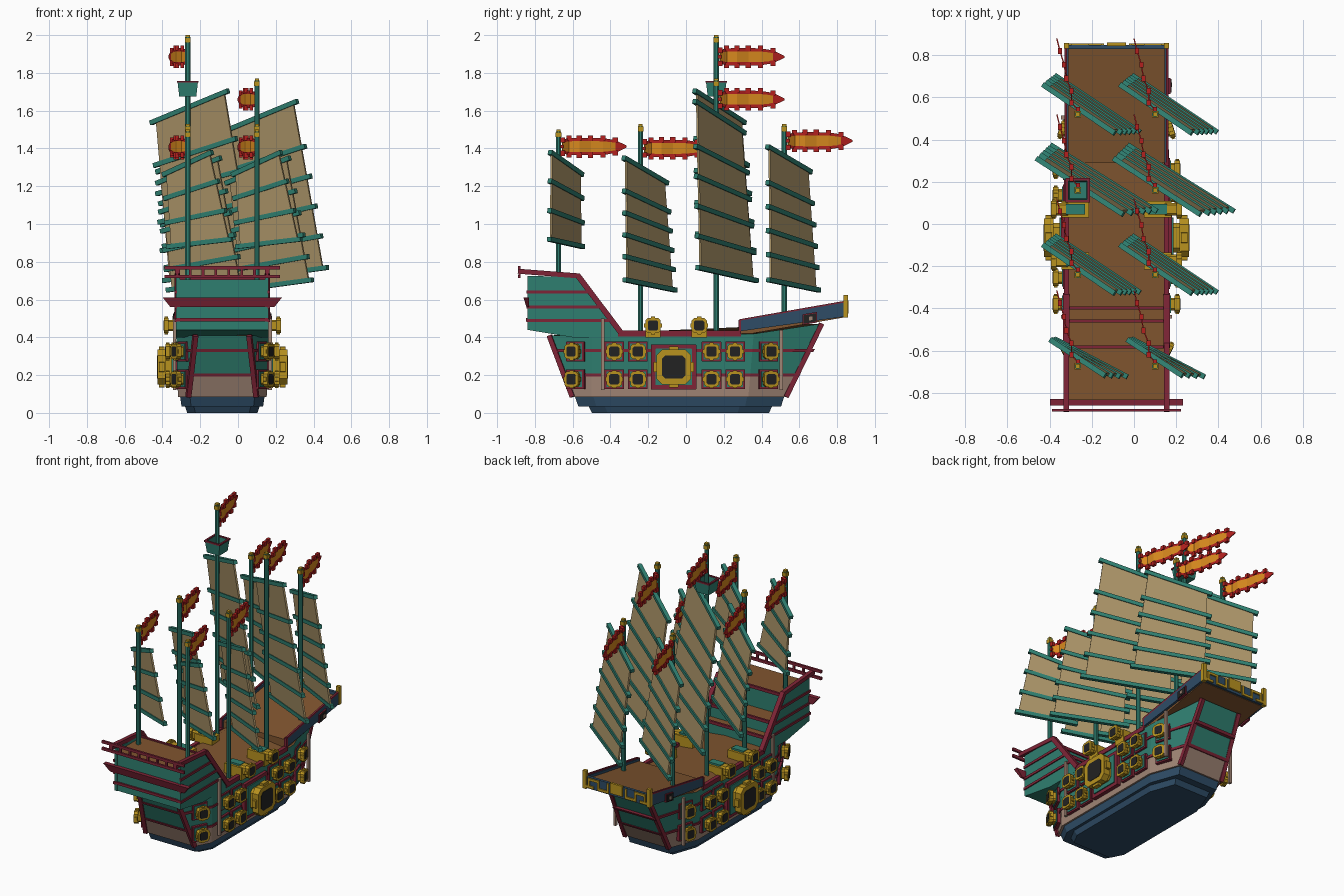
import bpy, bmesh
from math import pi, cos, sin, radians
from mathutils import Matrix, Vector

if "Cube" in bpy.data.objects:
    bpy.data.objects.remove(bpy.data.objects["Cube"])

CX = -0.083  # hull centre line
COLOURS = {
    "teal_paint": "2F7F70", "crimson_trim": "7E2436", "sail_cloth": "AB9468",
    "hull_plank": "A08575", "navy_keel": "2E4C66", "gold_metal": "B8921F",
    "deck_wood": "80552F", "black_bore": "222222",
    "flag_red": "B3201F", "flag_orange": "D98A1E",
}


def make_material(name, code):
    rgb = [int(code[i:i + 2], 16) / 255 for i in (0, 2, 4)]
    col = [c / 12.92 if c < 0.04 else ((c + 0.055) / 1.055) ** 2.4 for c in rgb] + [1]
    m = bpy.data.materials.new(name)
    m.use_nodes = True
    m.diffuse_color = col
    bsdf = m.node_tree.nodes["Principled BSDF"]
    bsdf.inputs["Base Color"].default_value = col
    bsdf.inputs["Roughness"].default_value = 0.8
    return m


MATS = {n: make_material(n, c) for n, c in COLOURS.items()}
parts = {}


def part(name, *mats):
    parts[name] = (bmesh.new(), mats)
    return parts[name][0]


def loft(bm, rings, mats=None, caps=(0, 0)):
    """Skin a stack of equal rings and cap both ends."""
    vs = [[bm.verts.new(p) for p in r] for r in rings]
    n = len(vs[0])
    for i in range(len(vs) - 1):
        for j in range(n):
            k = (j + 1) % n
            f = bm.faces.new((vs[i][j], vs[i][k], vs[i + 1][k], vs[i + 1][j]))
            f.material_index = mats[i] if mats else 0
    for ring, m in zip((vs[0], vs[-1]), caps):
        bm.faces.new(ring).material_index = m


def side_prism(bm, pts, x0, x1):
    loft(bm, [[(x, y, z) for y, z in pts] for x in (x0, x1)])


def box(bm, x0, x1, y0, y1, z0, z1):
    side_prism(bm, [(y0, z0), (y1, z0), (y1, z1), (y0, z1)], x0, x1)


def beam(bm, a, b, w, n=4):
    a, b = Vector(a), Vector(b)
    q = (b - a).to_track_quat('Z', 'Y')
    r = w / 2 / cos(pi / n)
    ring = [q @ Vector((r * cos(t), r * sin(t), 0))
            for t in [(2 * i + 1) * pi / n for i in range(n)]]
    loft(bm, [[e + p for p in ring] for e in (a, b)])


def mix(a, b, t):
    return a + (b - a) * t


# Hull: eight-sided plan that spreads toward the top
def plan(z, grow=0.0):
    t = (z - 0.085) / 0.345
    w, es, eb = mix(.235, .245, t) + grow, mix(.18, .14, t) + grow, mix(.16, .14, t) + grow
    ys, yb, cb = mix(-.60, -.73, t) - grow, mix(.53, .73, t) + grow, mix(.33, .36, t)
    half = [(w, -.5), (w, cb), (eb, yb)]
    pts = half + [(-x, y) for x, y in reversed(half)] + [(-es, ys), (es, ys)]
    return [Vector((x, y, z)) for x, y in pts]


top = plan(0.41)
for v in top:
    v.z += max(0, (v.y - 0.3) * 0.15)
hull = part("hull", "hull_plank", "teal_paint", "deck_wood")
loft(hull, [plan(.085), plan(.2), top], [0, 1], (0, 2))

keel = part("keel", "navy_keel")
loft(keel, [[(p.x * sx, p.y * sy, z) for p in plan(.085)]
            for z, sx, sy in [(0, .79, .83), (.035, .84, .86), (.035, .92, .95), (.085, .95, .98)]])

trim = part("hull_trim", "crimson_trim")
for z in (.2, .33):
    loft(trim, [plan(z - .008, .006), plan(z + .008, .006)])
for k in (2, 3, 6, 7):
    beam(trim, plan(.085)[k], top[k], .026)

rails = part("gunwale_rails", "crimson_trim")
poles = part("side_poles", "hull_plank")
for s in (-1, 1):
    box(rails, s * .225, s * .25, -.36, .29, .405, .435)
    for y, z in ((-.44, .5), (.505, .44)):
        box(poles, s * .245, s * .262, y - .009, y + .009, .12, z)

# Stern castle: stepped core between two raking side walls
core = part("stern_castle", "teal_paint", "deck_wood")
side_prism(core, [(-.835, .44), (-.835, .705), (-.585, .705), (-.585, .57), (-.46, .57),
                  (-.46, .49), (-.4, .49), (-.4, .4), (-.6, .4)], -.23, .23)
core.normal_update()
bmesh.ops.recalc_face_normals(core, faces=core.faces)
for f in core.faces:
    f.material_index = 1 if f.normal.z > .7 else 0
walls = part("stern_walls", "teal_paint")
castle_trim = part("stern_trim", "crimson_trim")
for s in (-1, 1):
    side_prism(walls, [(-.84, .44), (-.84, .725), (-.575, .72), (-.35, .43), (-.36, .4), (-.6, .4)],
               s * .225, s * .245)
    beam(castle_trim, (s * .238, -.89, .75), (s * .238, -.565, .725), .026)
    beam(castle_trim, (s * .238, -.575, .73), (s * .238, -.345, .425), .03)
    for z in (.64, .56, .49):
        box(castle_trim, s * .24, s * .252, -.845, -.575 + (.72 - z) * .776, z - .008, z + .008)
for y, z in ((-.585, .705), (-.46, .57), (-.4, .49)):
    box(castle_trim, -.225, .225, y - .006, y + .008, z - .012, z + .008)
box(castle_trim, -.245, .245, -.846, -.83, .485, .502)
loft(castle_trim, [[(-w, y, z), (w, y, z), (w, -.83, z), (-w, -.83, z)]
                   for w, y, z in ((.275, -.845, .56), (.315, -.86, .61))])

railing = part("stern_railing", "crimson_trim")
for z, w in ((.768, .305), (.722, .305)):
    box(railing, -w, w, -.89, -.876, z - .009, z + .009)
for i in range(8):
    x = mix(-.238, .238, i / 7)
    box(railing, x - .007, x + .007, -.888, -.876, .715, .772)

# Rising bow platform
bow_deck = part("bow_deck", "deck_wood")
side_prism(bow_deck, [(.29, .41), (.29, .475), (.835, .565), (.835, .505)], -.232, .232)
bow_walls = part("bow_walls", "navy_keel")
bow_line = part("bow_edging", "crimson_trim")
for s in (-1, 1):
    side_prism(bow_walls, [(.285, .432), (.285, .488), (.845, .585), (.845, .51)], s * .228, s * .247)
    beam(bow_line, (s * .241, .285, .49), (s * .241, .84, .587), .012)
    box(bow_line, s * .23, s * .25, .278, .292, .42, .492)
box(bow_walls, -.245, .245, .83, .848, .508, .585)
bow_gold = part("bow_ornament", "gold_metal")
box(bow_gold, -.045, .045, .845, .86, .525, .595)
for s in (-1, 1):
    box(bow_gold, s * .225, s * .25, .833, .858, .505, .625)
    for x, z in ((.06, .515), (.13, .565), (.17, .515)):
        box(bow_gold, s * x, s * (x + .075), .845, .856, z, z + .016)
    for x in (.06, .13, .2):
        box(bow_gold, s * x, s * (x + .014), .845, .856, .515, .581)

# Bow eyes
eye_frames = part("eye_frames", "crimson_trim")
eye_centres = part("eye_centres", "black_bore")
eye_glints = part("eye_glints", "hull_plank")
for s in (-1, 1):
    for bm, d, h, v, dy in ((eye_frames, .255, .038, .028, 0), (eye_centres, .26, .032, .022, 0),
                            (eye_glints, .264, .01, .01, .005)):
        pts = [(.655 + dy + a * h, .5 + b * v + a * h * .17) for a, b in ((-1, -1), (1, -1), (1, 1), (-1, 1))]
        side_prism(bm, pts, s * .24, s * d)

# Gun ports
port_plates = part("port_plates", "crimson_trim")
port_panels = part("port_panels", "teal_paint")
gun_gold = part("gun_frames", "gold_metal")
gun_bore = part("gun_bores", "black_bore")


def gun(x, y, z, angle=0, s=1.0, d=1.0, plate=True):
    place = Matrix.Translation((x, y, z)) @ Matrix.Rotation(radians(angle), 4, 'Z')

    def slab(bm, x0, x1, h, c=0.0, oy=0.0, oz=0.0):
        h, c = h * s, (c + .001) * s
        e = h - c
        ring = [(e, h), (h, e), (h, -e), (e, -h), (-e, -h), (-h, -e), (-h, e), (-e, h)]
        loft(bm, [[place @ Vector((q * d, a + oy * s, b + oz * s)) for a, b in ring] for q in (x0, x1)])

    if plate:
        slab(port_plates, -.02, .012, .052)
        slab(port_panels, -.02, .016, .042)
    slab(gun_gold, -.02, .04, .03, .008)
    slab(gun_gold, .034, .06, .04, .012)
    slab(gun_bore, .055, .0615, .027, .007)
    for a, b in ((1, 0), (-1, 0), (0, 1), (0, -1)):
        slab(gun_gold, .038, .055, .011, 0, a * .036, b * .036)


carriages = part("deck_gun_carriages", "gold_metal")
lids = part("deck_gun_lids", "teal_paint")
for s in (-1, 1):
    flip = 0 if s > 0 else 180
    for z in (.325, .178):
        for y in (-.38, -.255, .135, .26):
            gun(s * .242, y, z, flip)
        gun(s * .203, -.582, z, flip - s * 26)
        gun(s * .213, .435, z, flip + s * 17)
    gun(s * .242, -.065, .243, flip, 2.3, 1.7)
    for y in (-.175, .07):
        gun(s * .25, y, .463, flip, 1, 1, False)
        box(carriages, s * .13, s * .26, y - .04, y + .04, .4, .485)
        box(lids, s * .15, s * .24, y - .025, y + .025, .48, .497)

# Masts, sails and flags
masts = part("masts", "teal_paint")
caps = part("mast_caps", "gold_metal")
cloth = part("sails", "sail_cloth")
battens = part("sail_battens", "teal_paint")
flags = part("flags", "flag_red", "flag_orange")
FLAG = [(0, .02, .035), (-.03, .055, .045), (-.03, .11, .046), (-.055, .17, .046),
        (-.065, .235, .045), (-.085, .3, .034), (-.1, .36, .005)]


def flag(x, y, z):
    cols = []
    for dx, dy, h in FLAG:
        cols.append([flags.verts.new((x + dx, y + dy, z + h * k)) for k in (-1, -.62, .62, 1)])
    for i in range(len(cols) - 1):
        for j in range(3):
            f = flags.faces.new((cols[i][j], cols[i + 1][j], cols[i + 1][j + 1], cols[i][j + 1]))
            f.material_index = 1 if j == 1 and i < 5 else 0
    for dx, dy, h in FLAG[:-1]:
        for e in (-1, 1):
            px, py, pz = x + dx, y + dy, z + e * h
            box(flags, px - .008, px + .008, py - .012, py + .012, pz - .012, pz + .012)
    beam(flags, (x, y, z), (x, y + .025, z), .014)


def sail(x, y, corners, rows):
    tl, tr, bl, br = [Vector((x, y, 0)) + Vector(c) for c in corners]
    edge = []
    for t in rows:
        a, b = tl.lerp(bl, t), tr.lerp(br, t)
        beam(battens, a, b, .025)
        edge.append((a.lerp(b, .07), a.lerp(b, .95)))
    off = Vector((.003, .005, 0))
    for (a, b), (c, d) in zip(edge, edge[1:]):
        loft(cloth, [[p + off * k for p in (a, b, d, c)] for k in (-1, 1)])


SIX, FOUR = (0, .27, .45, .63, .81, 1), (0, .33, .67, 1)


def middle(up):
    return [(-.165, .14, 1.215 + up), (.175, -.09, 1.35 + up), (-.11, .185, .65), (.295, -.085, .705)]


def main(drop):
    return [(-.195, .15, 1.535 - drop), (.215, -.115, 1.705 - drop), (-.13, .215, .7), (.375, -.1, .77)]


MIZZEN = [(-.13, .125, 1.26), (.13, -.045, 1.38), (-.11, .13, .88), (.235, -.05, .92)]
for s in (-1, 1):
    x = s * .183
    tall = s < 0
    for y, base, height, fz, shape, rows in (
            (-.675, .69, 1.5, 1.41, MIZZEN, FOUR),
            (-.24, .4, 1.53, 1.4, middle(0), SIX),
            (.16, .4, 2.0 if tall else 1.77, 1.885 if tall else 1.66, main(0 if tall else .055), SIX),
            (.52, .48, 1.53, 1.44, middle(.06), SIX)):
        beam(masts, (x, y, base), (x, y, height - .01), .027, 8)
        box(caps, x - .015, x + .015, y - .015, y + .015, height - .04, height - .015)
        box(caps, x - .011, x + .011, y - .011, y + .011, height - .015, height)
        flag(x, y, fz)
        sail(x, y, shape, rows)

# Lookout on the tallest mast
nest = part("lookout_basket", "teal_paint")
nest_rim = part("lookout_rim", "crimson_trim")
mx, my = -.183, .16
loft(nest, [[(mx + a * w, my + b * w, z) for a, b in ((-1, -1), (1, -1), (1, 1), (-1, 1))]
            for w, z in ((.045, 1.675), (.054, 1.752), (.044, 1.752), (.04, 1.7))])
for s in (-1, 1):
    box(nest_rim, mx + s * .046, mx + s * .058, my - .058, my + .058, 1.748, 1.758)
    box(nest_rim, mx - .058, mx + .058, my + s * .046, my + s * .058, 1.748, 1.758)

# Turn every part into an object
for name, (bm, mats) in parts.items():
    bmesh.ops.recalc_face_normals(bm, faces=bm.faces)
    mesh = bpy.data.meshes.new(name)
    bm.to_mesh(mesh)
    bm.free()
    for m in mats:
        mesh.materials.append(MATS[m])
    ob = bpy.data.objects.new(name, mesh)
    ob.location.x = CX
    bpy.context.scene.collection.objects.link(ob)
    if name == "flags":
        mod = ob.modifiers.new("thickness", 'SOLIDIFY')
        mod.thickness, mod.offset = .006, 0
